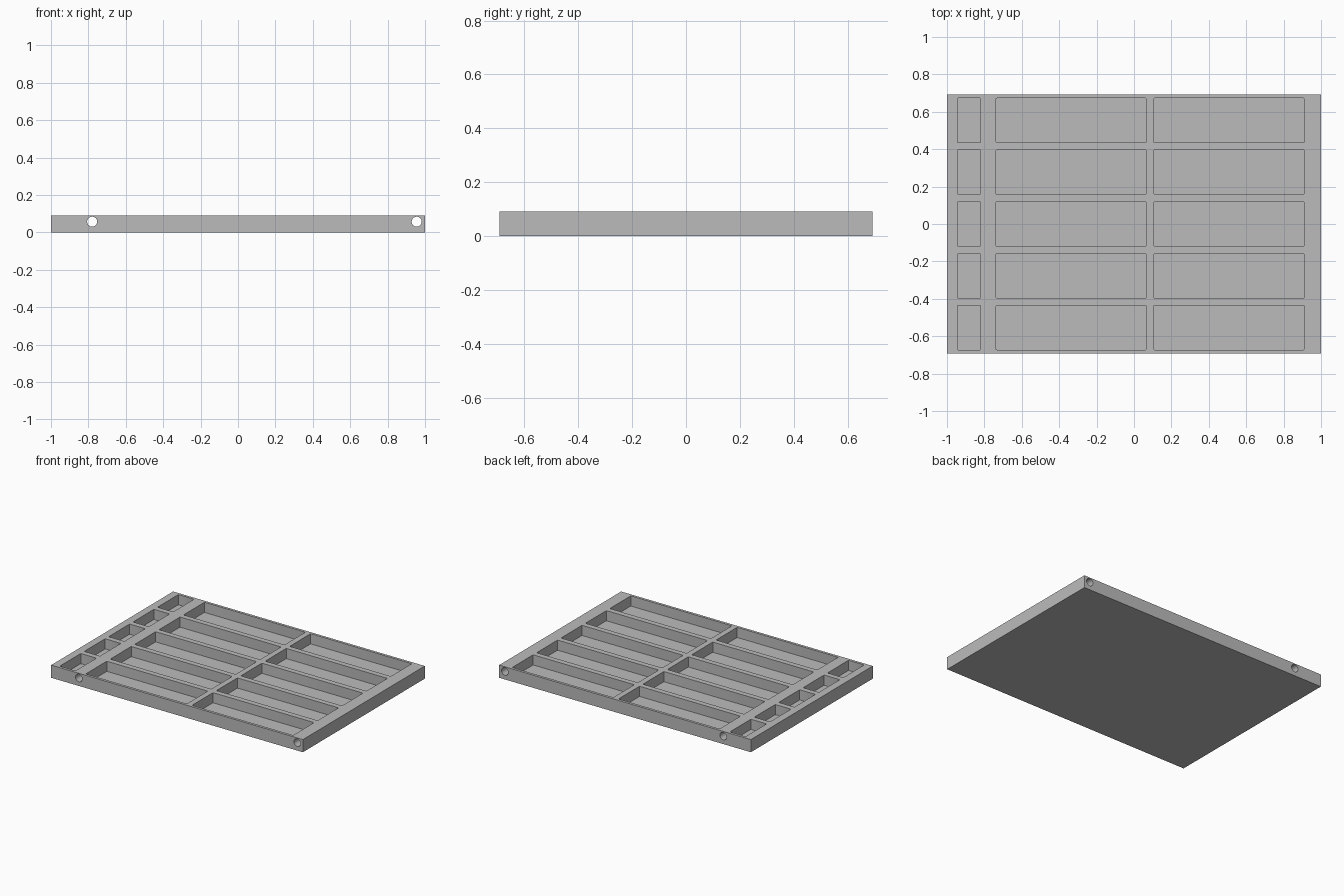
import bpy, bmesh, math
from mathutils import Matrix, Vector

cube = bpy.data.objects.get("Cube")
if cube:
    bpy.data.objects.remove(cube, do_unlink=True)

HALF_DEPTH, HEIGHT, FLOOR = 0.692, 0.091, 0.018
ROW_PITCH, POCKET_DEPTH = 0.277, 0.238


def add_box(bm, x0, x1, y0, y1, z0, z1):
    size = Vector((x1 - x0, y1 - y0, z1 - z0))
    centre = Vector((x0 + x1, y0 + y1, z0 + z1)) / 2
    matrix = Matrix.Translation(centre) @ Matrix.Diagonal(size).to_4x4()
    return bmesh.ops.create_cube(bm, size=1, matrix=matrix)["verts"]


def finish(name, bm):
    mesh = bpy.data.meshes.new(name)
    bm.to_mesh(mesh)
    bm.free()
    obj = bpy.data.objects.new(name, mesh)
    bpy.context.collection.objects.link(obj)
    return obj


# Solid slab
bm = bmesh.new()
add_box(bm, -1, 1, -HALF_DEPTH, HALF_DEPTH, 0, HEIGHT)
tray = finish("compartment_tray", bm)

# Five rows of one short and two long pockets, with slightly rounded corners
bm = bmesh.new()
for row in range(-2, 3):
    y = row * ROW_PITCH
    for x0, x1 in ((-0.945, -0.82), (-0.738, 0.065), (0.106, 0.91)):
        verts = add_box(bm, x0, x1, y - POCKET_DEPTH / 2, y + POCKET_DEPTH / 2,
                        FLOOR, HEIGHT + 0.1)
        uprights = [e for e in {e for v in verts for e in v.link_edges}
                    if abs(e.verts[0].co.z - e.verts[1].co.z) > 0.01]
        bmesh.ops.bevel(bm, geom=uprights, offset=0.006, segments=2,
                        profile=0.5, affect="EDGES")

# Two rod holes running from front to back
for x in (-0.78, 0.955):
    matrix = Matrix.Translation((x, 0, 0.057)) @ Matrix.Rotation(math.pi / 2, 4, "X")
    bmesh.ops.create_cone(bm, cap_ends=True, segments=16, radius1=0.027,
                          radius2=0.027, depth=2, matrix=matrix)
cutter = finish("pocket_cutter", bm)
cutter.hide_render = True

# Cut the pockets and holes, then drop the cutter
cut = tray.modifiers.new("cut", "BOOLEAN")
cut.operation, cut.solver, cut.object = "DIFFERENCE", "EXACT", cutter
bpy.context.view_layer.objects.active = tray
tray.select_set(True)
bpy.ops.object.modifier_apply(modifier=cut.name)
bpy.data.objects.remove(cutter, do_unlink=True)

# Plain grey finish
grey = bpy.data.materials.new("plain_grey")
grey.use_nodes = True
colour = (0.5, 0.5, 0.5, 1)
grey.diffuse_color = colour
grey.node_tree.nodes["Principled BSDF"].inputs["Base Color"].default_value = colour
tray.data.materials.clear()
tray.data.materials.append(grey)
for face in tray.data.polygons:
    face.material_index = 0
bpy.ops.object.shade_smooth_by_angle(angle=math.radians(30))
